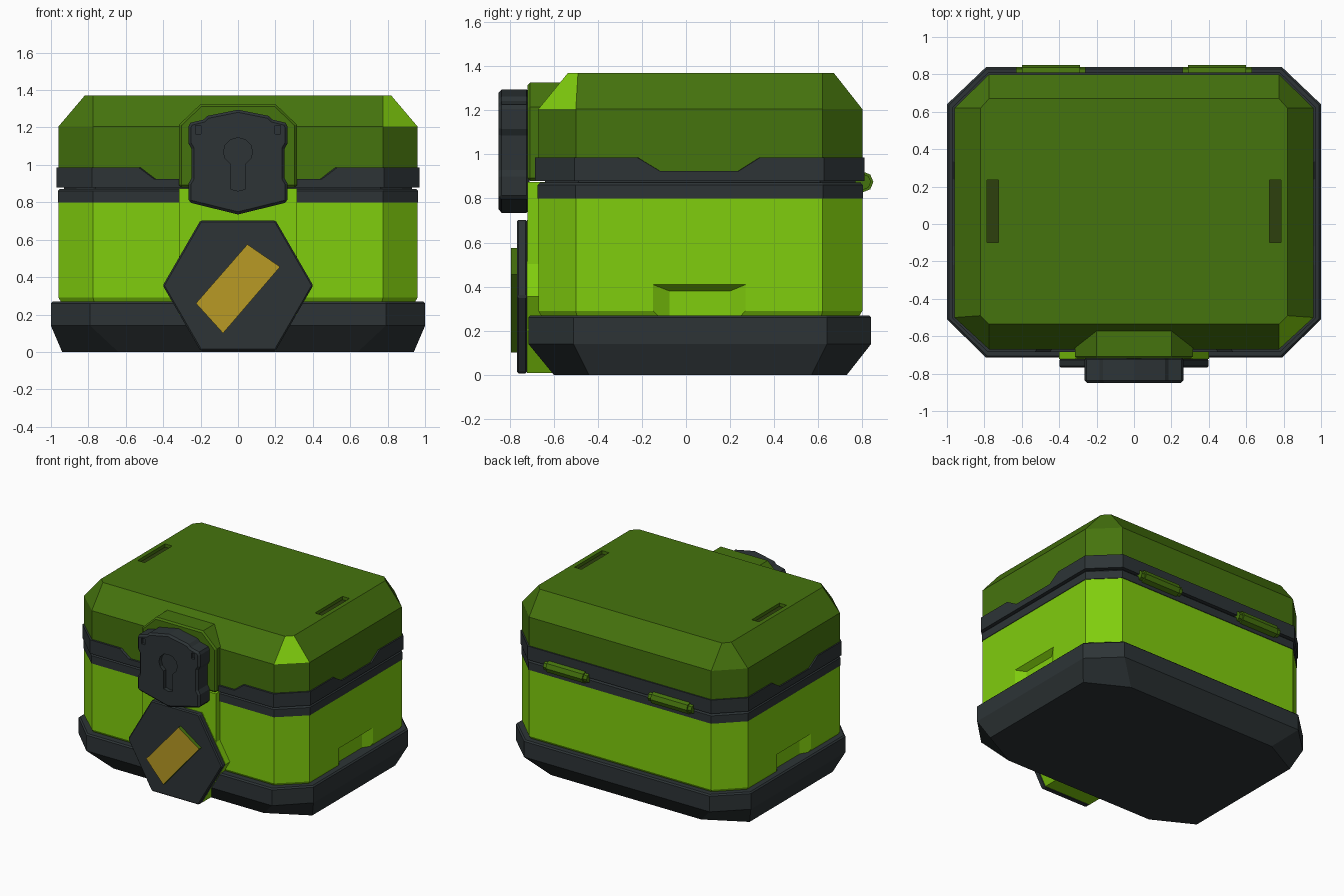
import bpy, bmesh, math
from mathutils import Matrix

if "Cube" in bpy.data.objects:
    bpy.data.objects.remove(bpy.data.objects["Cube"])


def mat(name, rgb):
    m = bpy.data.materials.new(name)
    m.diffuse_color = (*rgb, 1)
    m.use_nodes = True
    m.node_tree.nodes["Principled BSDF"].inputs["Base Color"].default_value = m.diffuse_color
    return m


LIGHT = mat("light_green", (0.215, 0.61, 0.004))
GREEN = mat("dark_green", (0.06, 0.172, 0.004))
CHAR = mat("charcoal", (0.026, 0.034, 0.037))
GOLD = mat("gold", (0.48, 0.323, 0.018))
SHADE = mat("deep_olive", (0.026, 0.05, 0.004))


def finish(name, bm, *mats):
    bmesh.ops.recalc_face_normals(bm, faces=bm.faces[:])
    me = bpy.data.meshes.new(name)
    bm.to_mesh(me)
    bm.free()
    for m in mats:
        me.materials.append(m)
    ob = bpy.data.objects.new(name, me)
    bpy.context.collection.objects.link(ob)
    return ob


def loft(name, rings, *mats):
    """Skin equal-length rings of 3D points and cap both ends."""
    bm = bmesh.new()
    vs = [[bm.verts.new(p) for p in r] for r in rings]
    n = len(vs[0])
    for a, b in zip(vs, vs[1:]):
        for i in range(n):
            j = (i + 1) % n
            bm.faces.new((a[i], a[j], b[j], b[i]))
    bm.faces.new(vs[0])
    bm.faces.new(vs[-1])
    return finish(name, bm, *mats)


def octagon(z, x, y0, y1, cx, cy0, cy1):
    """Cut-corner rectangle: extents x, y0..y1; corners cut at cx, cy0, cy1."""
    return [(cx, y0, z), (x, cy0, z), (x, cy1, z), (cx, y1, z),
            (-cx, y1, z), (-x, cy1, z), (-x, cy0, z), (-cx, y0, z)]


def body_ring(z, d=0.0):
    return octagon(z, 0.96 + d, -0.67 - d, 0.80 + d, 0.775 + d * 0.4,
                   -0.50 - d * 0.4, 0.62 + d * 0.4)


def plate(name, pts, y0, y1, *mats):
    """Front-facing plate: an XZ outline extruded from y0 to y1."""
    return loft(name, [[(x, y, z) for x, z in pts] for y in (y0, y1)], *mats)


def box(name, x0, x1, y0, y1, z0, z1, *mats):
    return plate(name, [(x0, z0), (x1, z0), (x1, z1), (x0, z1)], y0, y1, *mats)


def mirrored(half):
    """Complete an outline, given its right half, across x = 0."""
    return half + [(-x, z) for x, z in reversed(half) if abs(x) > 1e-6]


def bake(ob):
    dg = bpy.context.evaluated_depsgraph_get()
    me = bpy.data.meshes.new_from_object(ob.evaluated_get(dg))
    ob.modifiers.clear()
    ob.data = me


def cut(ob, cutters):
    for c in cutters:
        m = ob.modifiers.new("cut", 'BOOLEAN')
        m.operation, m.solver, m.object = 'DIFFERENCE', 'EXACT', c
    bake(ob)
    for c in cutters:
        bpy.data.objects.remove(c)


def bevel(ob, w):
    m = ob.modifiers.new("bevel", 'BEVEL')
    m.width, m.segments, m.limit_method = w, 1, 'ANGLE'
    m.angle_limit = math.radians(50)
    bake(ob)


# Base tray with tapered underside
loft("base", [octagon(0, 0.94, -0.60, 0.73, 0.64, -0.44, 0.57),
              octagon(0.14, 1.0, -0.715, 0.84, 0.79, -0.51, 0.64),
              octagon(0.26, 1.0, -0.715, 0.84, 0.79, -0.51, 0.64),
              octagon(0.27, 0.99, -0.705, 0.83, 0.785, -0.505, 0.635)], CHAR)

# Body with side grip recesses
body = loft("body", [body_ring(0.25, -0.012), body_ring(0.27, -0.012),
                     body_ring(0.29), body_ring(0.80)], LIGHT)
cut(body, [loft("grip_cutter", [
    [(s * x, a, 0.2), (s * x, b, 0.2), (s * x, b, z), (s * x, a, z)]
    for x, a, b, z in ((0.97, -0.165, 0.285, 0.415), (0.915, -0.075, 0.20, 0.38))])
    for s in (1, -1)])

# Dark rims either side of the opening
loft("body_rim", [body_ring(0.79, -0.02), body_ring(0.80, 0.003),
                  body_ring(0.86, 0.003), body_ring(0.872, -0.008)], CHAR)
loft("seam", [body_ring(0.86, -0.03), body_ring(0.90, -0.03)], CHAR)

# Lid rim, lowered in the middle of the front and sides
HI, LO = 0.985, 0.925
half = [(0.45, -0.685, LO), (0.53, -0.685, HI), (0.78, -0.685, HI),
        (0.97, -0.505, HI), (0.97, -0.22, HI), (0.97, -0.12, LO),
        (0.97, 0.24, LO), (0.97, 0.335, HI), (0.97, 0.625, HI), (0.78, 0.81, HI)]
rim = half + [(-x, y, z) for x, y, z in reversed(half)]
loft("lid_rim", [[(x * 0.96, 0.06 + (y - 0.06) * 0.96, 0.88) for x, y, z in rim],
                 [(x, y, 0.88) for x, y, z in rim], rim,
                 [(x * 0.96, 0.06 + (y - 0.06) * 0.96, z) for x, y, z in rim]], CHAR)

# Lid with chamfered top and two slots
lid = loft("lid", [body_ring(0.89), body_ring(1.205),
                   octagon(1.37, 0.82, -0.535, 0.67, 0.775, -0.49, 0.62)],
           GREEN, LIGHT)
for f in lid.data.polygons:  # bright front right corner facet
    n = f.normal
    if n.x > 0.2 and n.y < -0.2 and n.z > 0.2:
        f.material_index = 1
cut(lid, [box("slot_cutter", s * 0.755 - 0.03, s * 0.755 + 0.03,
              -0.10, 0.235, 1.34, 1.40) for s in (1, -1)])
for s, side in ((1, "right"), (-1, "left")):
    box("slot_floor_" + side, s * 0.755 - 0.03, s * 0.755 + 0.03,
        -0.10, 0.235, 1.337, 1.345, SHADE)

# Front centre panels
box("lower_front_panel", -0.315, 0.315, -0.72, -0.60, 0.20, 0.875, LIGHT)
bevel(plate("upper_front_panel", mirrored([(0.315, 0.88), (0.315, 1.215), (0.20, 1.325)]),
            -0.72, -0.50, GREEN), 0.012)

# Hexagonal badge on a green backing, with a plain gold bar


def hexagon(r):
    return [(r * math.cos(math.radians(60 * i)),
             0.355 + r * math.sin(math.radians(60 * i))) for i in range(6)]


plate("badge_backing", hexagon(0.40), -0.722, -0.58, LIGHT)
bevel(plate("badge_plate", hexagon(0.402), -0.767, -0.72, CHAR), 0.008)
bar = plate("badge_bar", [(-0.225, 0.26), (-0.08, 0.10), (0.225, 0.455), (0.05, 0.575)],
            -0.795, -0.76, GREEN, GOLD)
for f in bar.data.polygons:
    f.material_index = int(f.normal.y < -0.5)

# Lock with keyhole and two small slits
lock = plate("lock", mirrored([(0, 1.295), (0.165, 1.262), (0.185, 1.242), (0.255, 1.225),
                               (0.265, 1.205), (0.265, 1.115), (0.248, 1.085),
                               (0.248, 0.93), (0.265, 0.90), (0.265, 0.80),
                               (0.0, 0.735)]), -0.85, -0.71, CHAR)
bevel(lock, 0.014)
arc = [math.radians(a) for a in range(90, -61, -30)]
keyhole = mirrored([(0.078 * math.cos(a), 1.07 + 0.075 * math.sin(a)) for a in arc]
                   + [(0.037, 0.87), (0.0, 0.86)])
cut(lock, [plate("keyhole_cutter", keyhole, -0.90, -0.82)]
    + [box("slit_cutter", s * 0.212 - 0.014, s * 0.212 + 0.014, -0.90, -0.83, 1.165, 1.21)
       for s in (1, -1)])


# Back hinges: eight-sided barrel with narrower end pins
def barrel(name, x0, x1, r, m):
    bm = bmesh.new()
    bmesh.ops.create_cone(bm, cap_ends=True, segments=8, radius1=r, radius2=r, depth=x1 - x0,
                          matrix=Matrix.Translation(((x0 + x1) / 2, 0.803, 0.875))
                          @ Matrix.Rotation(math.pi / 2, 4, 'Y'))
    finish(name, bm, m)


for s, side in ((1, "right"), (-1, "left")):
    barrel("hinge_barrel_" + side, s * 0.445 - 0.155, s * 0.445 + 0.155, 0.047, GREEN)
    barrel("hinge_pin_" + side, s * 0.445 - 0.185, s * 0.445 + 0.185, 0.036, GREEN)
